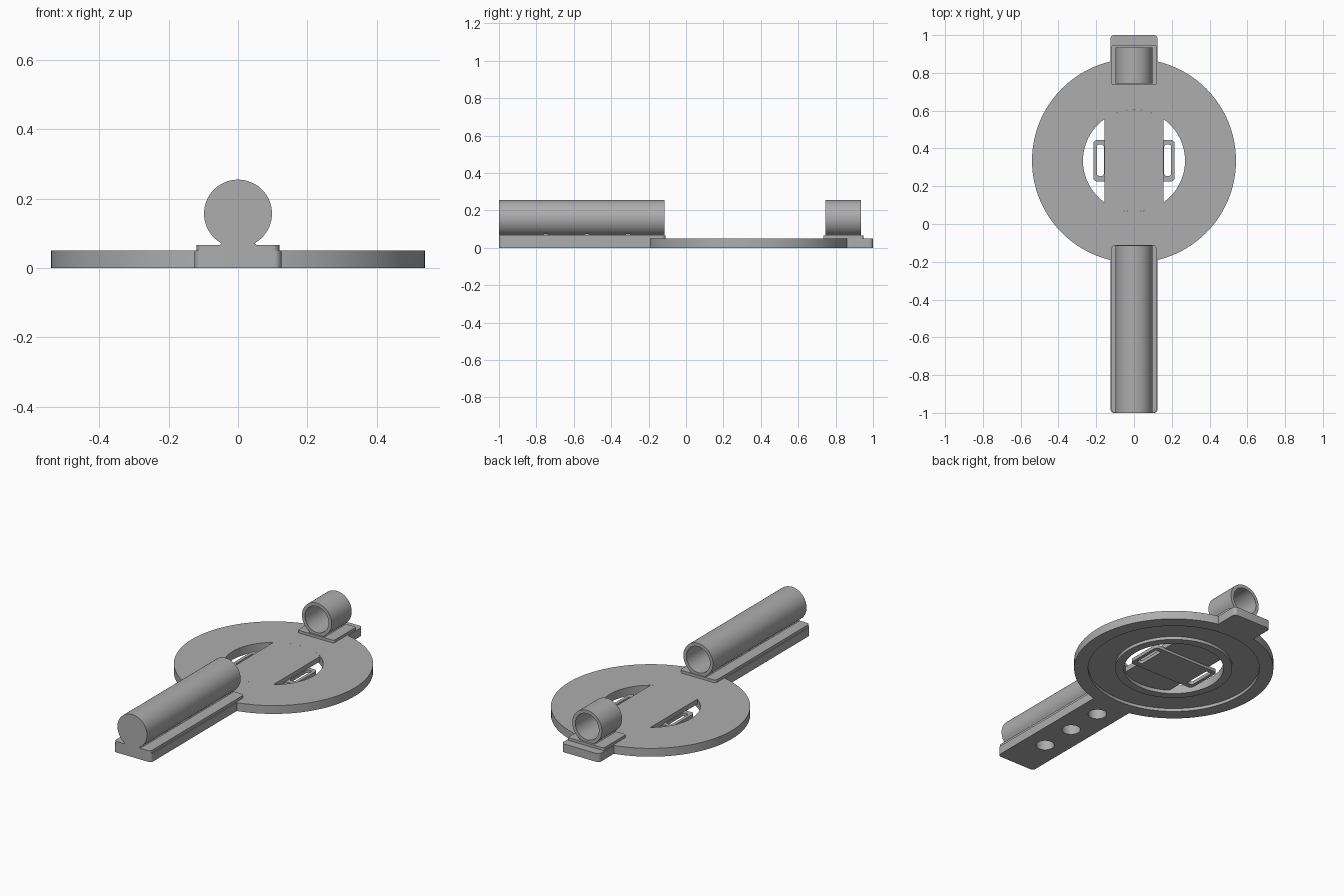
import bpy, bmesh, math
from mathutils import Matrix, Vector

if "Cube" in bpy.data.objects:
    bpy.data.objects.remove(bpy.data.objects["Cube"], do_unlink=True)

grey = bpy.data.materials.new("plain_grey")
grey.use_nodes = True
COLOUR = (0.42, 0.42, 0.42, 1)
grey.diffuse_color = COLOUR
grey.node_tree.nodes["Principled BSDF"].inputs["Base Color"].default_value = COLOUR

CY = 0.335      # disc centre along y
TOP = 0.05      # disc thickness
TUBE_Z = 0.157  # tube axis height


def finish(name, bm):
    """Turn a bmesh into a shaded object."""
    bmesh.ops.remove_doubles(bm, verts=bm.verts, dist=1e-5)
    bmesh.ops.recalc_face_normals(bm, faces=bm.faces)
    mesh = bpy.data.meshes.new(name)
    bm.to_mesh(mesh)
    bm.free()
    mesh.materials.append(grey)
    obj = bpy.data.objects.new(name, mesh)
    bpy.context.collection.objects.link(obj)
    shade(obj)
    return obj


def shade(obj):
    bpy.ops.object.select_all(action='DESELECT')
    obj.select_set(True)
    bpy.context.view_layer.objects.active = obj
    bpy.ops.object.shade_smooth_by_angle(angle=math.radians(30))


def extrude(name, points, direction):
    """Extrude a closed outline of 3D points."""
    bm = bmesh.new()
    face = bm.faces.new([bm.verts.new(p) for p in points])
    new = bmesh.ops.extrude_face_region(bm, geom=[face])["geom"]
    bmesh.ops.translate(bm, vec=Vector(direction),
                        verts=[v for v in new if isinstance(v, bmesh.types.BMVert)])
    return finish(name, bm)


def rounded_slab(name, half_width, y0, y1, z0, z1, r=0.02, x=0):
    """Plate with rounded corners in plan."""
    pts = []
    corners = ((1, 1), (-1, 1), (-1, -1), (1, -1))
    for i, (sx, sy) in enumerate(corners):
        cx = x + sx * (half_width - r)
        cy = y1 - r if sy > 0 else y0 + r
        for k in range(7):
            a = math.radians(90 * i + 15 * k)
            pts.append((cx + r * math.cos(a), cy + r * math.sin(a), z0))
    return extrude(name, pts, (0, 0, z1 - z0))


def revolve(name, profile, centre, axis, closed, steps=96):
    """Revolve a (radius, position along axis) profile."""
    bm = bmesh.new()
    axis = Vector(axis)
    verts = [bm.verts.new(Vector(centre) + Vector((r, 0, 0)) + axis * h)
             for r, h in profile]
    edges = [bm.edges.new(pair) for pair in zip(verts, verts[1:])]
    if closed:
        edges.append(bm.edges.new((verts[-1], verts[0])))
    bmesh.ops.spin(bm, geom=verts + edges, cent=centre, axis=axis,
                   angle=2 * math.pi, steps=steps, use_duplicate=False)
    return finish(name, bm)


def cut(obj, cutter):
    """Subtract a cutter and bake the result."""
    mod = obj.modifiers.new("cut", 'BOOLEAN')
    mod.operation = 'DIFFERENCE'
    mod.solver = 'EXACT'
    mod.object = cutter
    bpy.context.view_layer.objects.active = obj
    bpy.ops.object.modifier_apply(modifier=mod.name)
    shade(obj)


def discard(obj):
    bpy.data.objects.remove(obj, do_unlink=True)


# Round plate with a central opening and a shallow ring channel underneath
R, HOLE = 0.54, 0.27
GROOVE = 0.018
revolve("disc", [(HOLE, 0), (0.317, 0), (0.317, GROOVE), (0.464, GROOVE),
                 (0.464, 0), (R, 0), (R, TOP), (HOLE, TOP)],
        (0, CY, 0), (0, 0, 1), True, 128)

# Bridge across the opening, its ends following the round edge
end = math.asin(0.155 / HOLE)
bridge = []
for start in (0, math.pi):
    for k in range(17):
        a = start + math.pi / 2 - end + 2 * end * k / 16
        bridge.append((HOLE * math.cos(a), CY + HOLE * math.sin(a), 0.02))
extrude("bridge", bridge, (0, 0, TOP - 0.02))

# Strap plate under the bridge with a slot at each end
strap = rounded_slab("strap_plate", 0.215, 0.225, 0.445, 0.005, 0.025)
for side in (-1, 1):
    slot = rounded_slab("slot_cutter", 0.018, 0.255, 0.42, -0.1, 0.1, 0.01, side * 0.178)
    cut(strap, slot)
    discard(slot)

# Lower and upper layers of the handle and the rear tab
handle_base = rounded_slab("handle_base", 0.125, -1, -0.165, 0, TOP)
handle_rail = rounded_slab("handle_rail", 0.119, -1, -0.11, TOP, 0.066)
rounded_slab("rear_tab", 0.125, 0.84, 1, 0, TOP)
rounded_slab("rear_rail", 0.119, 0.735, 0.948, TOP, 0.066, 0.01)


def neck(name, y0, y1):
    """Flared strip that joins a tube to its rail."""
    outline = [(-0.057, 0.06), (0.057, 0.06), (0.046, 0.075), (-0.046, 0.075)]
    return extrude(name, [(x, y0, z) for x, z in outline], (0, y1 - y0, 0))


# Long handle tube, closed at the front, and the short open rear tube
OUT, BORE = 0.098, 0.078
handle_tube = revolve("handle_tube",
                      [(0, -1), (OUT, -1), (OUT, -0.115), (BORE, -0.115),
                       (BORE, -0.97), (0, -0.97)],
                      (0, 0, TUBE_Z), (0, 1, 0), False, 64)
revolve("rear_tube", [(OUT, 0.745), (OUT, 0.935), (BORE, 0.935), (BORE, 0.745)],
        (0, 0, TUBE_Z), (0, 1, 0), True, 64)
handle_neck = neck("handle_neck", -1, -0.115)
neck("rear_neck", 0.745, 0.935)

# Three round holes from below into the handle tube
for y in (-0.75, -0.53, -0.31):
    bm = bmesh.new()
    bmesh.ops.create_cone(bm, cap_ends=True, segments=32, radius1=0.05, radius2=0.05,
                          depth=0.23, matrix=Matrix.Translation((0, y, 0.005)))
    drill = finish("hole_cutter", bm)
    for part in (handle_base, handle_rail, handle_neck, handle_tube):
        cut(part, drill)
    discard(drill)
